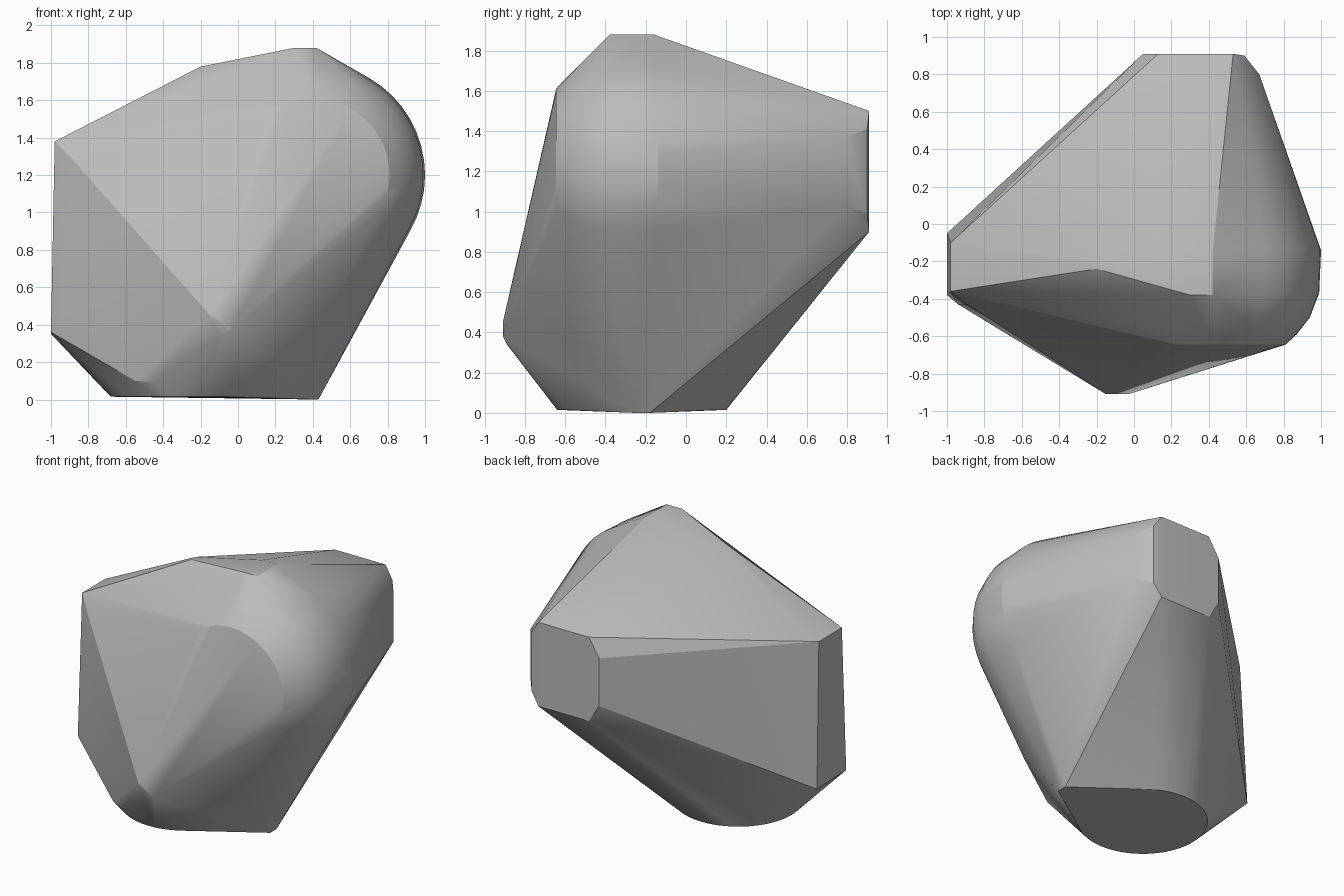
import bpy, bmesh
from math import cos, sin, tau, radians

if "Cube" in bpy.data.objects:
    bpy.data.objects.remove(bpy.data.objects["Cube"], do_unlink=True)

grey = bpy.data.materials.new("stone_grey")
grey.use_nodes = True
colour = (0.5, 0.5, 0.5, 1)
grey.diffuse_color = colour
grey.node_tree.nodes["Principled BSDF"].inputs["Base Color"].default_value = colour

bm = bmesh.new()

def add(*points):
    for p in points:
        bm.verts.new(p)

def disc(radius, y, steps=48):
    """Upright ring of the rounded shoulder, facing the front."""
    for i in range(steps):
        a = tau * i / steps
        add((0.4 + radius * cos(a), y, 1.2 + radius * sin(a)))

# Rounded shoulder
for radius, y in ((0.6, -0.14), (0.59, -0.37), (0.54, -0.5), (0.47, -0.59), (0.41, -0.645)):
    disc(radius, y)

# Round foot with a pointed corner
for i in range(48):
    a = tau * i / 48
    add((-0.26 + 0.42 * cos(a), -0.22 + 0.42 * sin(a), 0.015))
add((0.43, -0.25, 0), (0.43, -0.18, 0), (0.44, -0.58, 0.38))

# Top ridge
for y in (-0.38, -0.16):
    add((0.3, y, 1.88), (0.42, y, 1.88))
add((-0.2, -0.24, 1.78), (-0.2, -0.19, 1.78))

# Front nose and chin
add((-0.15, -0.91, 0.45), (-0.03, -0.91, 0.38), (-0.1, -0.89, 0.34))
add((-0.55, -0.62, 0.1), (-0.45, -0.66, 0.09))

# Side panel on the right
add((-0.98, -0.36, 1.38), (-0.98, -0.1, 1.38), (-1, -0.38, 0.36), (-1, -0.05, 0.35))
add((-0.89, -0.43, 1.29), (-0.94, -0.43, 0.42))

# Back end, mirrored about its middle height
for s in (-1, 1):
    add((0.13, 0.91, 1.2 + s * 0.3), (0.53, 0.91, 1.2 + s * 0.3))
    add((0.05, 0.91, 1.2 + s * 0.17), (0.59, 0.9, 1.2 + s * 0.21), (0.67, 0.8, 1.2 + s * 0.17))

# Wrap everything in one convex skin
hull = bmesh.ops.convex_hull(bm, input=bm.verts[:])
inside = {g for g in hull["geom_interior"] + hull["geom_unused"] if isinstance(g, bmesh.types.BMVert)}
bmesh.ops.delete(bm, geom=list(inside), context="VERTS")
bmesh.ops.dissolve_limit(bm, angle_limit=radians(0.5), verts=bm.verts[:], edges=bm.edges[:])
bmesh.ops.recalc_face_normals(bm, faces=bm.faces[:])

mesh = bpy.data.meshes.new("faceted_boulder")
bm.to_mesh(mesh)
bm.free()
mesh.materials.append(grey)
boulder = bpy.data.objects.new("faceted_boulder", mesh)
bpy.context.collection.objects.link(boulder)
bpy.ops.object.select_all(action="DESELECT")
boulder.select_set(True)
bpy.context.view_layer.objects.active = boulder
bpy.ops.object.shade_smooth_by_angle(angle=radians(20))
